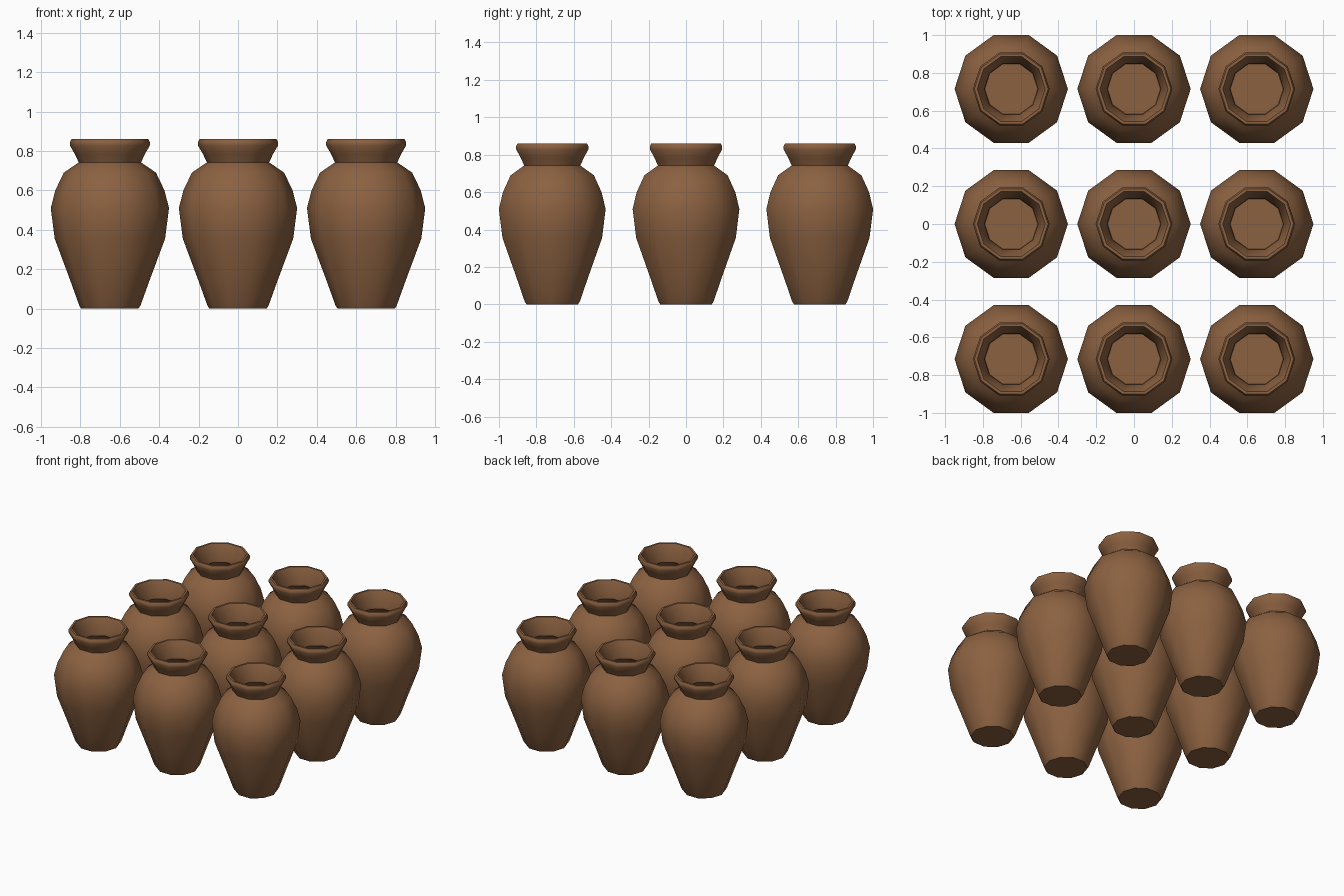
import bpy, bmesh, math

if "Cube" in bpy.data.objects:
    bpy.data.objects.remove(bpy.data.objects["Cube"])

SIDES = 10
clay = bpy.data.materials.new("brown clay")
clay.diffuse_color = (0.26, 0.12, 0.052, 1)
clay.use_nodes = True
clay.node_tree.nodes["Principled BSDF"].inputs["Base Color"].default_value = clay.diffuse_color

# Half section (radius, height): outside from base to rim, then down the inside
PROFILE = [
    (0.145, 0.0), (0.155, 0.015), (0.20, 0.14), (0.28, 0.355), (0.30, 0.51),
    (0.277, 0.60), (0.234, 0.69), (0.158, 0.742), (0.178, 0.785), (0.203, 0.828), (0.203, 0.845),
    (0.195, 0.86), (0.18, 0.86), (0.173, 0.845),
    (0.142, 0.75), (0.142, 0.735), (0.216, 0.68), (0.28, 0.51), (0.26, 0.36),
    (0.18, 0.14), (0.14, 0.03),
]


def jar_mesh():
    """Turn the half section round the z axis and close the base and inner floor."""
    bm = bmesh.new()
    rings = []
    for r, z in PROFILE:
        rings.append([bm.verts.new((r * math.cos(2 * math.pi * i / SIDES),
                                    r * math.sin(2 * math.pi * i / SIDES), z))
                      for i in range(SIDES)])
    for a, b in zip(rings, rings[1:]):
        for i in range(SIDES):
            j = (i + 1) % SIDES
            bm.faces.new((a[i], a[j], b[j], b[i]))
    bm.faces.new(rings[0][::-1])
    bm.faces.new(rings[-1])
    bmesh.ops.recalc_face_normals(bm, faces=bm.faces)
    mesh = bpy.data.meshes.new("jar")
    bm.to_mesh(mesh)
    bm.free()
    mesh.materials.append(clay)
    return mesh


# Three by three grid of jars
for row in range(3):
    for col in range(3):
        jar = bpy.data.objects.new(f"jar_{row}_{col}", jar_mesh())
        jar.location = ((col - 1) * 0.65, (row - 1) * 0.715, 0)
        bpy.context.collection.objects.link(jar)
        bpy.ops.object.select_all(action='DESELECT')
        jar.select_set(True)
        bpy.context.view_layer.objects.active = jar
        bpy.ops.object.shade_smooth_by_angle(angle=math.radians(50))
